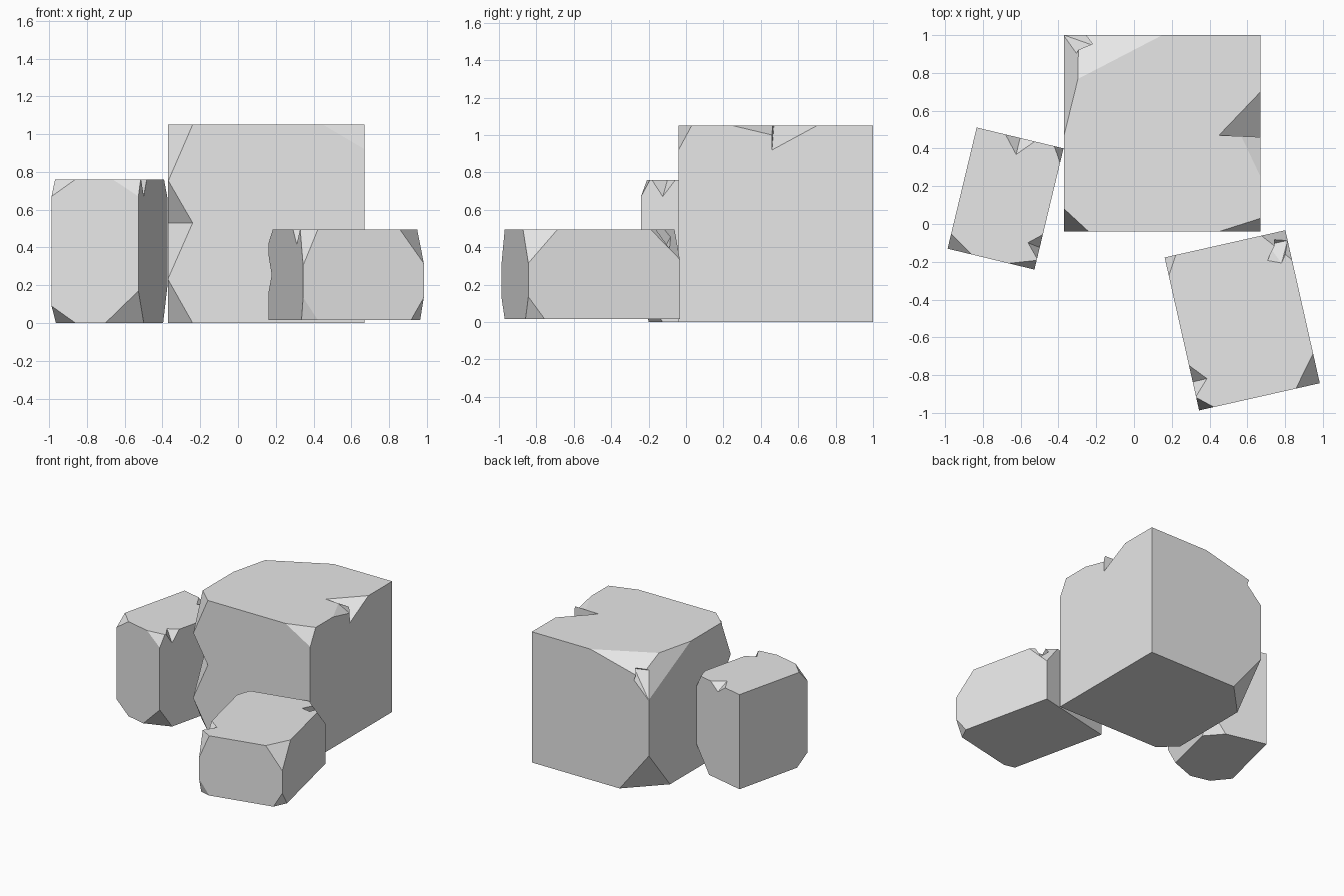
import bpy
import bmesh
from math import radians
from mathutils import Vector

cube = bpy.data.objects.get("Cube")
if cube:
    bpy.data.objects.remove(cube, do_unlink=True)

stone = bpy.data.materials.new("pale grey stone")
stone.use_nodes = True
stone.diffuse_color = (0.8, 0.8, 0.8, 1)
stone.node_tree.nodes["Principled BSDF"].inputs["Base Color"].default_value = (0.8, 0.8, 0.8, 1)


def add_object(name, bm):
    mesh = bpy.data.meshes.new(name)
    bm.to_mesh(mesh)
    bm.free()
    mesh.materials.append(stone)
    obj = bpy.data.objects.new(name, mesh)
    bpy.context.collection.objects.link(obj)
    return obj


def slice_corner(bm, half, corner, reach):
    """Break off a corner, reach being the length lost along each edge."""
    tip = Vector(c * h for c, h in zip(corner, half))
    normal = Vector(c / r for c, r in zip(corner, reach))
    on_plane = tip - Vector((corner[0] * reach[0], 0, 0))
    cut = bmesh.ops.bisect_plane(bm, geom=bm.verts[:] + bm.edges[:] + bm.faces[:],
                                 plane_co=on_plane, plane_no=normal, clear_outer=True)
    edges = [e for e in cut["geom_cut"] if isinstance(e, bmesh.types.BMEdge)]
    bmesh.ops.contextual_create(bm, geom=edges)


def gouge(block, points):
    """Knock a notch out of an edge with the convex hull of the points."""
    bm = bmesh.new()
    for p in points:
        bm.verts.new(p)
    bmesh.ops.convex_hull(bm, input=bm.verts[:])
    bmesh.ops.recalc_face_normals(bm, faces=bm.faces[:])
    cutter = add_object("notch_cutter", bm)
    cutter.matrix_world = block.matrix_world
    cutter.hide_render = True
    mod = block.modifiers.new("notch", "BOOLEAN")
    mod.operation = "DIFFERENCE"
    mod.solver = "EXACT"
    mod.object = cutter
    return cutter


def chipped_block(name, size, centre, turn, corners, notches):
    half = Vector(size) / 2
    bm = bmesh.new()
    bmesh.ops.create_cube(bm, size=1)
    bmesh.ops.scale(bm, vec=size, verts=bm.verts)
    for corner, reach in corners:
        slice_corner(bm, half, corner, reach)
    bmesh.ops.recalc_face_normals(bm, faces=bm.faces[:])
    block = add_object(name, bm)
    block.location = centre
    block.rotation_euler.z = radians(turn)
    bpy.context.view_layer.update()
    cutters = [gouge(block, points) for points in notches]
    # Bake the notches, then drop the cutters
    bpy.context.view_layer.update()
    result = block.evaluated_get(bpy.context.evaluated_depsgraph_get())
    block.data = bpy.data.meshes.new_from_object(result)
    block.modifiers.clear()
    for cutter in cutters:
        bpy.data.objects.remove(cutter, do_unlink=True)
    return block


# Large block at the back
chipped_block(
    "large_block", (1.04, 1.04, 1.05), (0.15, 0.48, 0.525), 0,
    [((-1, 1, -1), (0.26, 0.27, 0.33)),
     ((-1, 1, 1), (0.13, 0.53, 0.27)),
     ((-1, 1, 1), (0.52, 0.27, 0.13)),
     ((-1, -1, 1), (0.13, 0.12, 0.30)),
     ((1, -1, 1), (0.22, 0.07, 0.13)),
     ((-1, -1, -1), (0.13, 0.12, 0.23))],
    [[(0.52, 0.22, 0.525), (0.52, -0.02, 0.395), (0.30, -0.01, 0.525), (0.8, -0.03, 0.8)],
     [(0.52, -0.23, 0.525), (0.52, -0.02, 0.475), (0.42, -0.02, 0.525), (0.8, -0.01, 0.8)],
     [(-0.52, -0.52, 0.23), (-0.39, -0.52, 0.005), (-0.52, -0.38, 0.005),
      (-0.46, -0.52, -0.1), (-0.52, -0.52, -0.29), (-0.8, -0.8, 0)],
     [(-0.35, 0.46, 0.44), (-0.52, 0.40, 0.44), (-0.40, 0.54, 0.36),
      (-0.52, 0.52, 0.25), (-0.7, 0.7, 0.7)]])

# Upright block to the side
chipped_block(
    "upright_block", (0.473, 0.66, 0.76), (-0.68, 0.135, 0.38), -13.5,
    [((-1, -1, 1), (0.13, 0.08, 0.09)),
     ((-1, -1, -1), (0.13, 0.10, 0.09)),
     ((1, -1, 1), (0.14, 0.05, 0.09)),
     ((1, -1, -1), (0.18, 0.12, 0.17)),
     ((1, 1, 1), (0.05, 0.08, 0.10)),
     ((1, 1, -1), (0.14, 0.10, 0.20))],
    [[(-0.08, 0.33, 0.38), (0.08, 0.33, 0.38), (0, 0.24, 0.38), (0, 0.33, 0.32), (0, 0.5, 0.5)],
     [(0.236, -0.27, 0.38), (0.236, -0.14, 0.38), (0.17, -0.20, 0.38),
      (0.236, -0.21, 0.29), (0.4, -0.21, 0.5)]])

# Low block in front
chipped_block(
    "low_block", (0.655, 0.83, 0.48), (0.573, -0.51, 0.255), 12.7,
    [((-1, 1, 1), (0.06, 0.10, 0.07)),
     ((1, 1, 1), (0.13, 0.16, 0.16)),
     ((-1, -1, 1), (0.08, 0.07, 0.19)),
     ((1, -1, 1), (0.13, 0.16, 0.18)),
     ((1, -1, -1), (0.07, 0.09, 0.12)),
     ((-1, -1, -1), (0.08, 0.04, 0.12))],
    [[(-0.328, -0.17, 0.24), (-0.328, -0.34, 0.24), (-0.25, -0.26, 0.24),
      (-0.328, -0.26, 0.16), (-0.5, -0.26, 0.4)],
     [(-0.328, 0.415, 0.1), (-0.328, 0.415, -0.09), (-0.29, 0.415, 0),
      (-0.328, 0.34, 0), (-0.5, 0.6, 0)],
     [(0.20, 0.28, 0.24), (0.27, 0.25, 0.24), (0.22, 0.36, 0.15),
      (0.328, 0.36, 0.14), (0.5, 0.5, 0.5)]])
